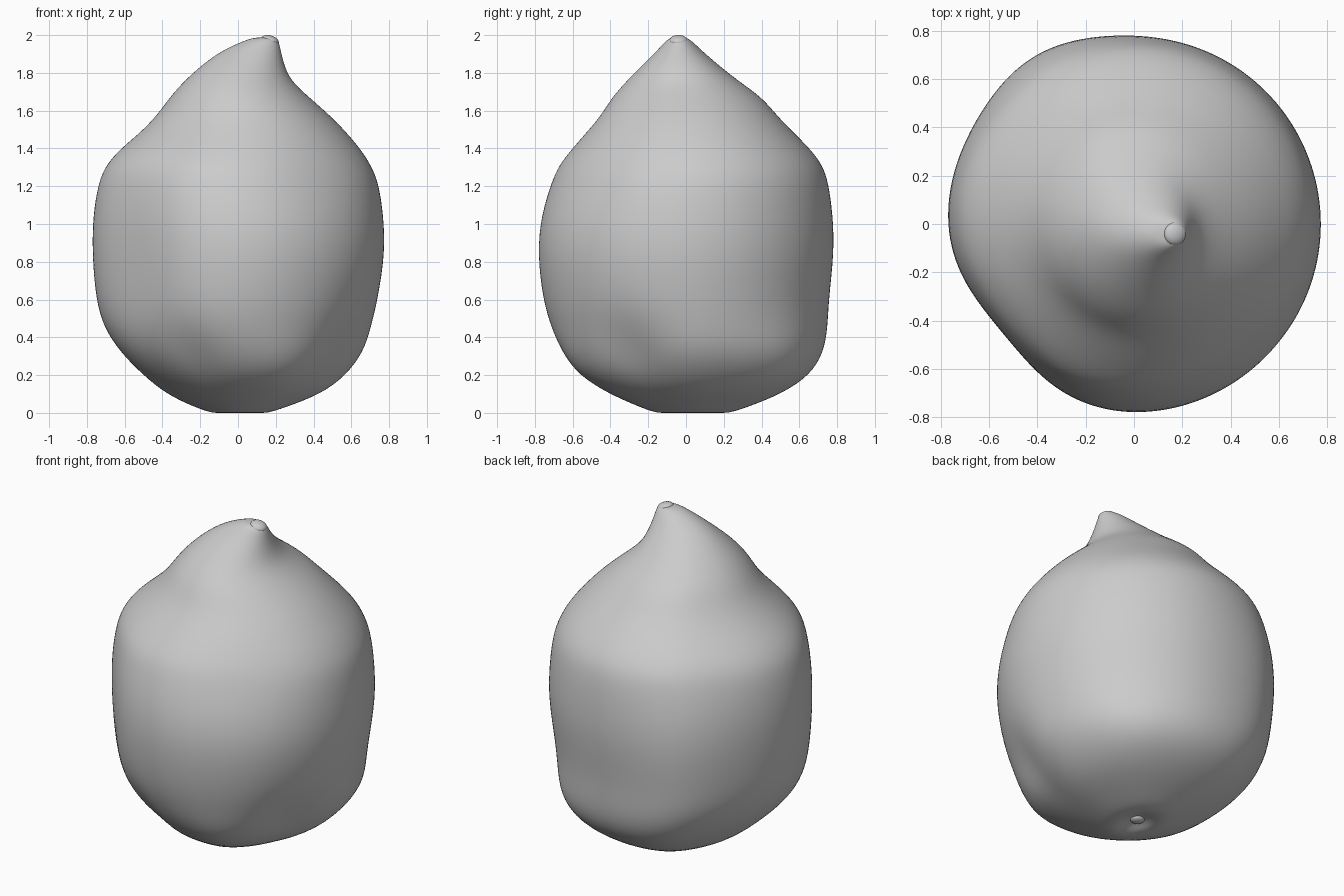
import bpy
import bmesh
from math import cos, sin, pi, exp

if "Cube" in bpy.data.objects:
    bpy.data.objects.remove(bpy.data.objects["Cube"])

grey = bpy.data.materials.new("plain grey")
grey.use_nodes = True
COLOUR = (0.6, 0.6, 0.6, 1)
grey.diffuse_color = COLOUR
grey.node_tree.nodes["Principled BSDF"].inputs["Base Color"].default_value = COLOUR

SEGMENTS = 40

# Fruit cross-sections: height, then the extents along -x, +x, -y, +y
SECTIONS = [
    (.03, -.04, .04, -.02, .08),
    (-.015, -.1, .12, -.12, .19),
    (.03, -.23, .25, -.24, .32),
    (.1, -.38, .44, -.4, .5),
    (.2, -.5, .57, -.56, .65),
    (.32, -.62, .66, -.65, .72),
    (.45, -.71, .7, -.71, .74),
    (.6, -.755, .735, -.755, .745),
    (.85, -.775, .775, -.785, .775),
    (1.05, -.77, .765, -.765, .77),
    (1.22, -.74, .74, -.715, .75),
    (1.31, -.7, .7, -.675, .72),
    (1.39, -.63, .65, -.61, .66),
    (1.48, -.52, .575, -.53, .57),
    (1.57, -.43, .49, -.45, .48),
    (1.67, -.36, .375, -.39, .4),
    (1.76, -.28, .275, -.31, .27),
    (1.85, -.18, .24, -.22, .16),
    (1.92, -.08, .225, -.15, .08),
    (1.965, .02, .215, -.11, .035),
    (1.99, .09, .2, -.08, .0),
]


def bump(value, centre, width):
    return exp(-((value - centre) / width) ** 2)


# Swellings (+) and hollows (-): amount, angle, angular width, height, height range
LUMPS = [
    (.05, .67 * pi, .35, .6, 1.5),
    (.05, .25 * pi, .35, .2, .2),
    (-.1, 1.84 * pi, .28, .3, .18),
    (.05, 1.62 * pi, .25, .17, .17),
    (-.06, 1.37 * pi, .22, .27, .18),
    (.03, 1.15 * pi, .25, .25, .17),
    (-.04, .72 * pi, .5, 1.27, .22),
    (-.04, 1.7 * pi, .5, 1.27, .22),
]


def lumpiness(angle, z):
    """Radius factor for the flattened front side and the lumps."""
    flat = .11 * bump(angle, 1.22 * pi, .45) / (1 + exp((z - 1.25) * 7))
    flat *= 1 - .7 * bump(z, .25, .25)
    return 1.01 - flat + sum(amount * bump(angle, around, wide) * bump(z, height, tall)
                             for amount, around, wide, height, tall in LUMPS)


def lofted(name, sections, shape):
    """Skin rings of ellipses, then smooth them."""
    bm = bmesh.new()
    rings = []
    for z, x0, x1, y0, y1 in sections:
        cx, cy = (x0 + x1) / 2, (y0 + y1) / 2
        ring = []
        for i in range(SEGMENTS):
            a = 2 * pi * i / SEGMENTS
            k = shape(a, z)
            ring.append(bm.verts.new((cx + (x1 - x0) / 2 * cos(a) * k,
                                      cy + (y1 - y0) / 2 * sin(a) * k, z)))
        rings.append(ring)
    for low, high in zip(rings, rings[1:]):
        for i in range(SEGMENTS):
            j = (i + 1) % SEGMENTS
            bm.faces.new((low[i], low[j], high[j], high[i]))
    bm.faces.new(rings[0][::-1])
    bm.faces.new(rings[-1])
    mesh = bpy.data.meshes.new(name)
    bm.to_mesh(mesh)
    bm.free()
    mesh.materials.append(grey)
    mesh.shade_smooth()
    obj = bpy.data.objects.new(name, mesh)
    bpy.context.collection.objects.link(obj)
    smooth = obj.modifiers.new("smooth", "SUBSURF")
    smooth.levels = smooth.render_levels = 2


def button(name, centre, radius, height, lean):
    """Small flattened dome."""
    bpy.ops.mesh.primitive_uv_sphere_add(segments=24, ring_count=12, radius=1,
                                         location=centre, rotation=(0, lean, 0))
    obj = bpy.context.object
    obj.name = name
    obj.scale = (radius, radius, height)
    obj.data.materials.append(grey)
    obj.data.shade_smooth()


lofted("fruit_body", SECTIONS, lumpiness)

# Small button on the leaning tip, and the stem scar underneath
button("tip_button", (.17, -.04, 1.972), .048, .026, .3)
button("stem_scar", (0, .03, .025), .04, .02, 0)
